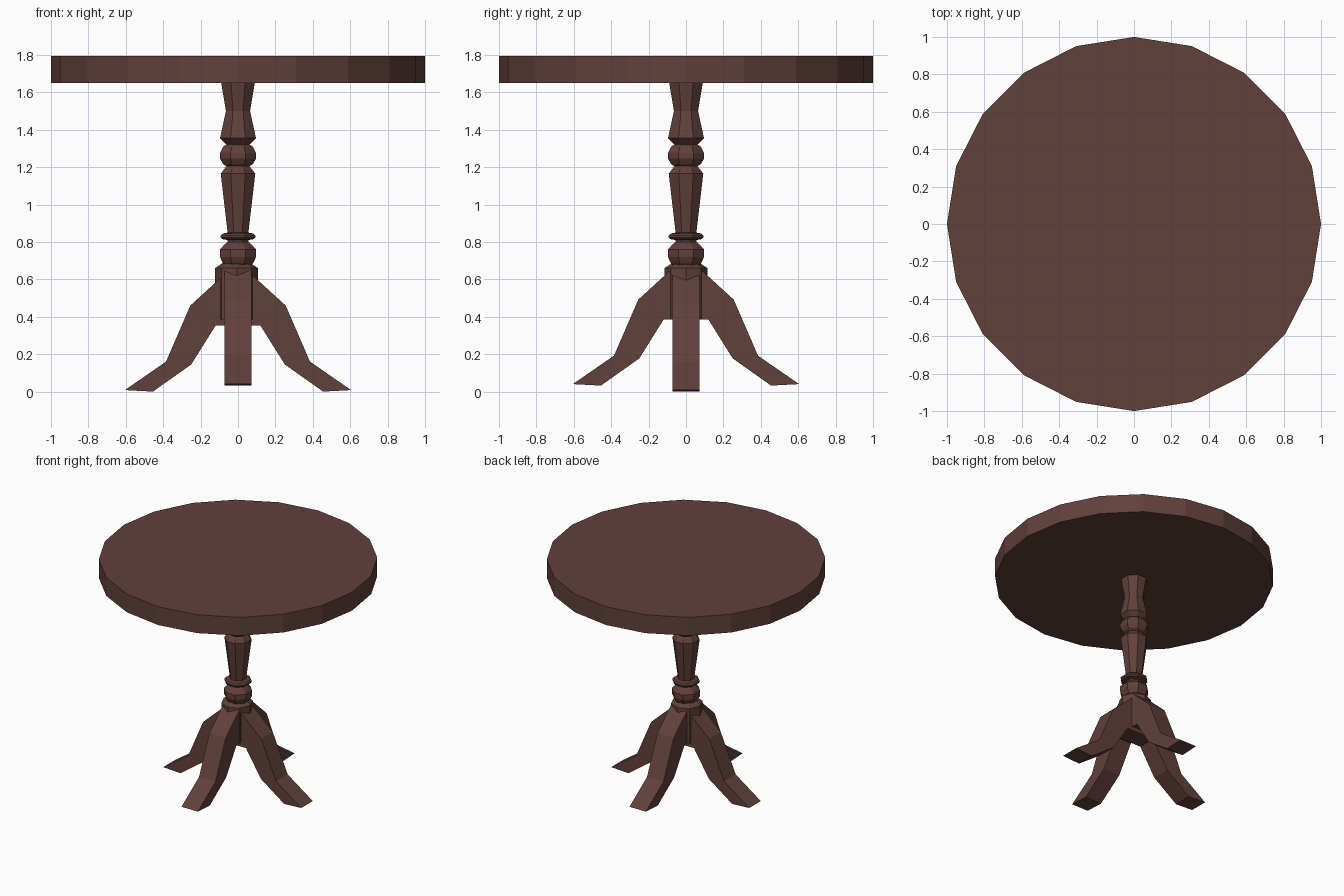
import bpy, bmesh
from math import cos, sin, pi

if "Cube" in bpy.data.objects:
    bpy.data.objects.remove(bpy.data.objects["Cube"])

wood = bpy.data.materials.new("dark_wood")
wood.diffuse_color = (0.12, 0.052, 0.043, 1)
wood.use_nodes = True
wood.node_tree.nodes["Principled BSDF"].inputs["Base Color"].default_value = wood.diffuse_color


def finish(name, bm):
    bmesh.ops.recalc_face_normals(bm, faces=bm.faces[:])
    me = bpy.data.meshes.new(name)
    bm.to_mesh(me)
    bm.free()
    me.materials.append(wood)
    ob = bpy.data.objects.new(name, me)
    bpy.context.collection.objects.link(ob)
    return ob


def lathe(name, profile, sides, start=0.0, cx=0.0):
    """Capped, faceted turning from (radius, z) points."""
    bm = bmesh.new()
    rings = []
    for r, z in profile:
        angles = [start + 2 * pi * i / sides for i in range(sides)]
        rings.append([bm.verts.new((cx + r * cos(a), r * sin(a), z)) for a in angles])
    for lo, hi in zip(rings, rings[1:]):
        for i in range(sides):
            j = (i + 1) % sides
            bm.faces.new((lo[i], lo[j], hi[j], hi[i]))
    bm.faces.new(rings[0][::-1])
    bm.faces.new(rings[-1])
    return finish(name, bm)


def leg(name, angle, lift):
    """Curved leg: side profile extruded to its width."""
    profile = [(0, 0.62), (0.08, 0.62), (0.255, 0.46), (0.385, 0.16), (0.605, 0.008),
               (0.455, 0.0), (0.25, 0.145), (0.12, 0.353), (0, 0.353)]
    bm = bmesh.new()
    face = bm.faces.new([bm.verts.new((x, -0.072, z + lift)) for x, z in profile])
    ext = bmesh.ops.extrude_face_region(bm, geom=[face])
    moved = [v for v in ext["geom"] if isinstance(v, bmesh.types.BMVert)]
    bmesh.ops.translate(bm, verts=moved, vec=(0, 0.144, 0))
    finish(name, bm).rotation_euler.z = angle


# Round top
lathe("table_top", [(1, 1.65), (1, 1.795)], 20)

# Turned column
lathe("column", [
    (0.065, 0.66), (0.09, 0.69), (0.104, 0.72), (0.104, 0.76), (0.08, 0.785),
    (0.06, 0.80), (0.06, 0.81), (0.09, 0.815), (0.1, 0.825), (0.1, 0.835),
    (0.09, 0.845), (0.06, 0.85), (0.1, 1.165), (0.08, 1.19), (0.066, 1.205),
    (0.085, 1.215), (0.104, 1.245), (0.104, 1.275), (0.085, 1.31),
    (0.066, 1.32), (0.104, 1.355), (0.07, 1.5), (0.098, 1.655)], 8, pi / 8)

# Hub block where the legs meet
lathe("hub_block", [(0.115, 0.385), (0.115, 0.66), (0.07, 0.69)], 8, 0, -0.008)

# Four legs; the front/back pair sits slightly higher
for i, side in enumerate(("right", "back", "left", "front")):
    leg(side + "_leg", i * pi / 2, 0.032 * (i % 2))
